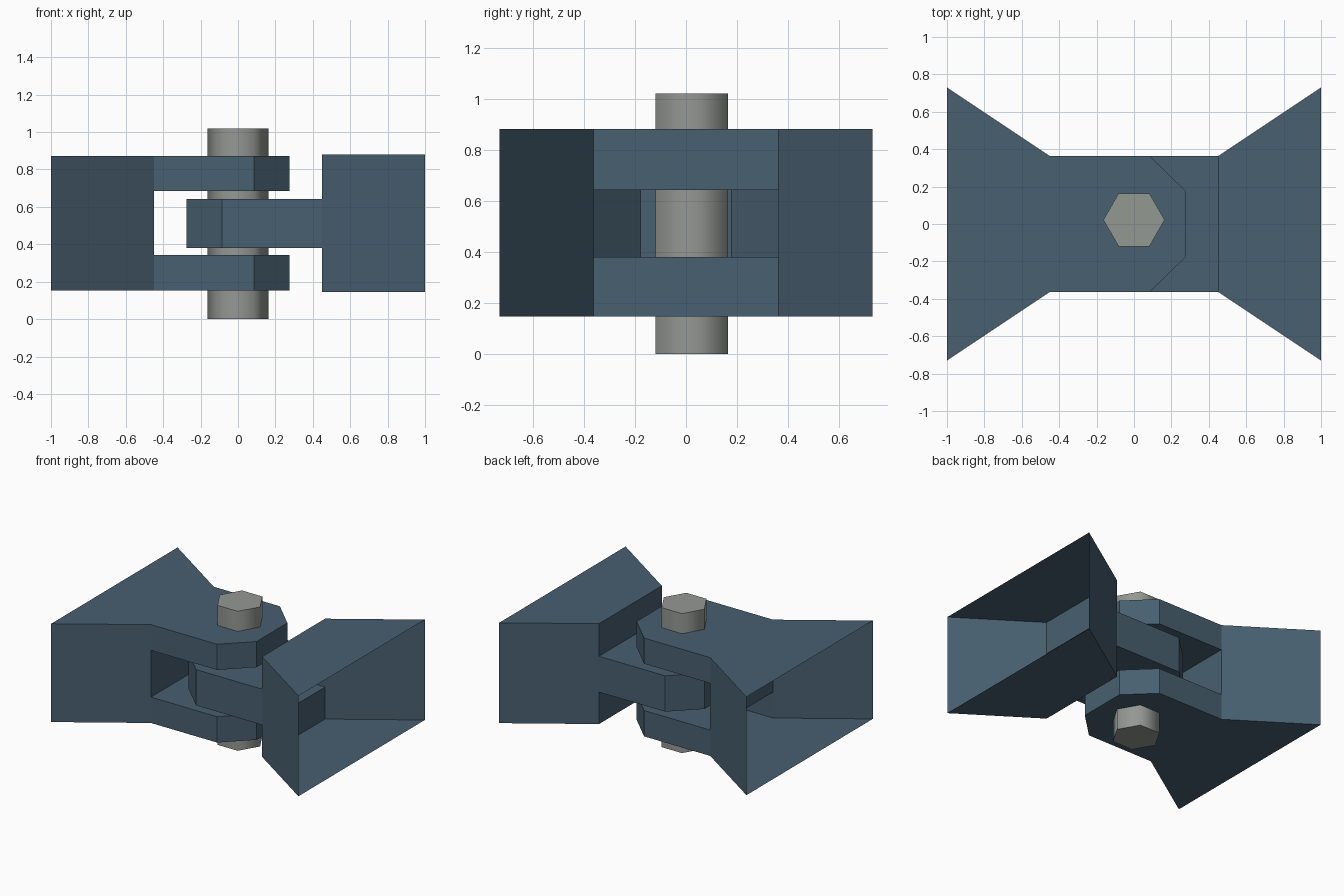
import bpy, bmesh

if "Cube" in bpy.data.objects:
    bpy.data.objects.remove(bpy.data.objects["Cube"])

def material(name, rgb):
    m = bpy.data.materials.new(name)
    m.diffuse_color = (*rgb, 1)
    m.use_nodes = True
    m.node_tree.nodes["Principled BSDF"].inputs["Base Color"].default_value = m.diffuse_color
    return m

slate = material("slate_blue", (0.065, 0.116, 0.162))
steel = material("grey_steel", (0.296, 0.314, 0.290))

# Plan outline of one hinge half, flared end at x = -1 (y >= 0 side)
FLARE = [(-1, 0.73), (-0.45, 0.363)]
ARM = [(-0.45, 0.363), (0.085, 0.363), (0.275, 0.178)]

def both(path):
    """Path followed by its reflection in y."""
    return path + [(x, -y) for x, y in reversed(path)]

def hinge_half(name, side, z0, z1, arms):
    """Hollow flared shell, open at its wide end, with hollow arms at the given z ranges."""
    bm = bmesh.new()

    def face(pts):
        bm.faces.new([bm.verts.new((-side * x, y, z)) for x, y, z in pts])

    def sheet(path, z):
        face([(x, y, z) for x, y in both(path)])

    def wall(path, a, b):
        for (x, y), (u, v) in zip(path, path[1:]):
            face([(x, y, a), (u, v, a), (u, v, b), (x, y, b)])

    # flared side walls
    for s in (1, -1):
        wall([(x, s * y) for x, y in FLARE], z0, z1)
    # top and bottom plates: run on over an arm that sits flush with them
    for z in (z0, z1):
        flush = any(z in arm for arm in arms)
        sheet(FLARE + ARM[1:] if flush else FLARE, z)
    # arms
    for a, b in arms:
        wall(both(ARM), a, b)
        for z in (a, b):
            if z not in (z0, z1):
                sheet(ARM, z)
    # step wall closing the spaces beside the arms
    levels = sorted([z0, z1] + [z for arm in arms for z in arm])
    for a, b in zip(levels[::2], levels[1::2]):
        if b > a:
            wall(both(FLARE[1:]), a, b)

    bmesh.ops.remove_doubles(bm, verts=bm.verts, dist=0.0005)
    bmesh.ops.recalc_face_normals(bm, faces=bm.faces)
    mesh = bpy.data.meshes.new(name)
    bm.to_mesh(mesh)
    bm.free()
    mesh.materials.append(slate)
    ob = bpy.data.objects.new(name, mesh)
    bpy.context.collection.objects.link(ob)

# Fork on the left, tongue on the right
hinge_half("fork_bracket", -1, 0.154, 0.873, [(0.154, 0.343), (0.685, 0.873)])
hinge_half("tongue_bracket", 1, 0.146, 0.88, [(0.38, 0.642)])

# Hexagonal pin, corners pointing along x
bpy.ops.mesh.primitive_cylinder_add(vertices=6, radius=0.164, depth=1.02,
                                    location=(0, 0.022, 0.51), rotation=(0, 0, 0.5235988))
pin = bpy.context.object
pin.name = "hinge_pin"
pin.data.materials.append(steel)
bpy.ops.object.shade_smooth_by_angle(angle=1.2)
